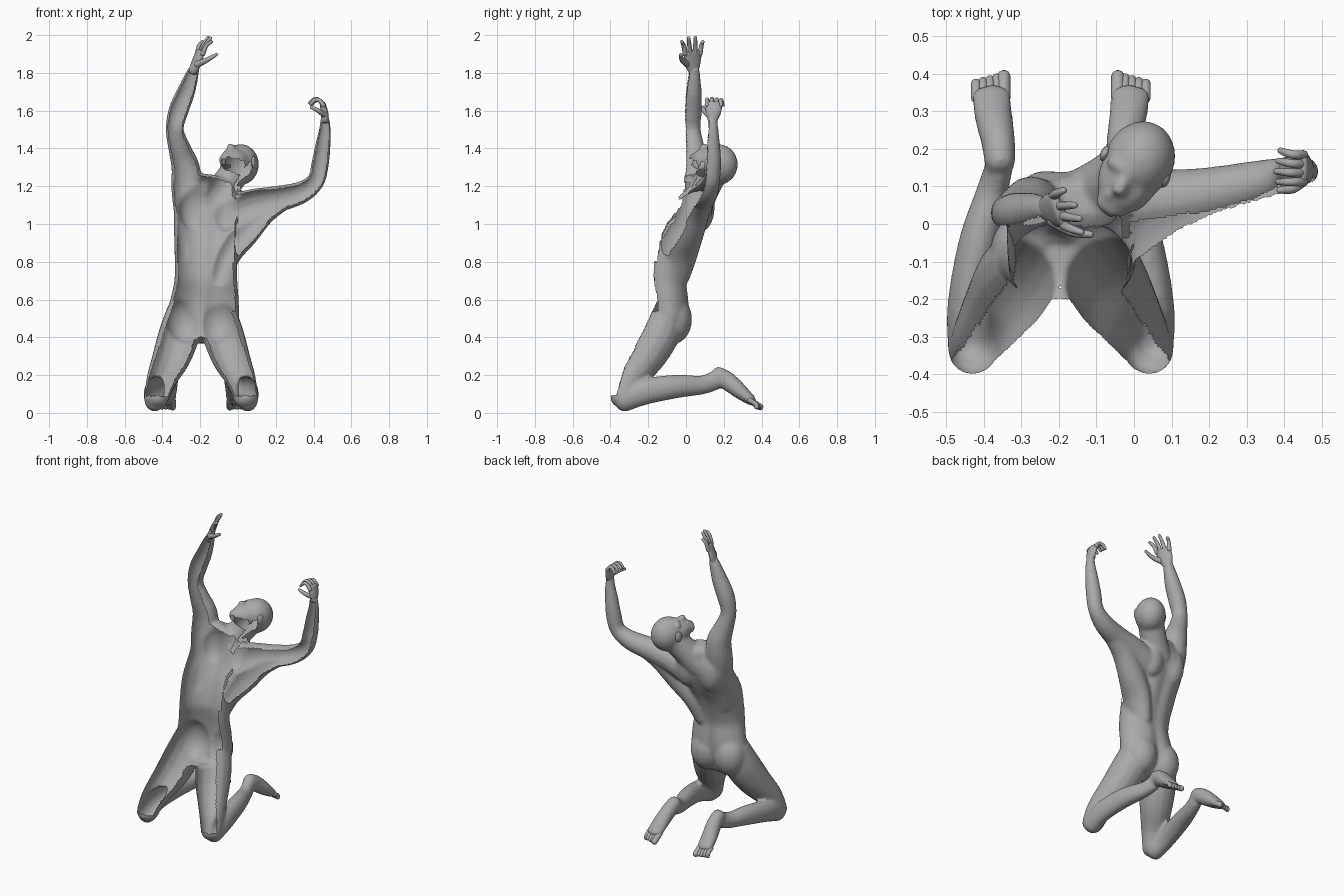
import bpy, bmesh, math
from mathutils import Vector, Matrix

if "Cube" in bpy.data.objects:
    bpy.data.objects.remove(bpy.data.objects["Cube"], do_unlink=True)

grey = bpy.data.materials.new("clay_grey")
grey.use_nodes = True
COL = (0.4, 0.4, 0.4, 1)
grey.diffuse_color = COL
grey.node_tree.nodes["Principled BSDF"].inputs["Base Color"].default_value = COL

MID = -0.195  # mirror plane of the legs


def spline(pts, sub=4):
    """Smooth curve through points of any dimension."""
    P = [Vector(p) for p in pts]
    out = []
    for i in range(len(P) - 1):
        a, b, c, d = P[max(i - 1, 0)], P[i], P[i + 1], P[min(i + 2, len(P) - 1)]
        for s in range(sub):
            t = s / sub
            out.append(b + (c - a) * (t / 2) + (a * 2 - b * 5 + c * 4 - d) * (t * t / 2)
                       + (b * 3 - a - c * 3 + d) * (t ** 3 / 2))
    return out + [P[-1]]


def tube(bm, pts, hint=(0, 1, 0), n=14):
    """Closed loft through (x, y, z, r_hint[, r_other[, groove]]) with rounded ends."""
    pts = spline([(*p, p[3], 0) if len(p) == 4 else (*p, 0) if len(p) == 5 else p for p in pts])
    P = [Vector(p[:3]) for p in pts]
    rings = []
    for i, p in enumerate(pts):
        t = (P[min(i + 1, len(P) - 1)] - P[max(i - 1, 0)]).normalized()
        u = Vector(hint) - t * t.dot(Vector(hint))
        u.normalize()
        v = t.cross(u)
        ra, rb, groove = p[3], p[4], p[5]
        steps = [(0, 1)]
        if i == 0:
            steps = [(-0.75, 0.5), (-0.45, 0.85), (0, 1)]
        elif i == len(P) - 1:
            steps = [(0, 1), (0.45, 0.85), (0.75, 0.5)]
        for off, s in steps:
            c = P[i] + t * off * min(ra, rb)
            ring = []
            for k in range(n):
                a = 2 * math.pi * k / n
                f = s * (1 - groove * math.exp(-((a - math.pi / 2) / 0.2) ** 2))
                ring.append(bm.verts.new(c + u * ra * f * math.cos(a) + v * rb * f * math.sin(a)))
            rings.append(ring)
    for A, B in zip(rings, rings[1:]):
        for k in range(n):
            bm.faces.new((A[k], A[(k + 1) % n], B[(k + 1) % n], B[k]))
    bm.faces.new(rings[0][::-1])
    bm.faces.new(rings[-1])


def ball(bm, loc, radii, turn=0):
    m = Matrix.Translation(loc) @ Matrix.Rotation(turn, 4, 'Z') @ Matrix.Diagonal((*radii, 1))
    bmesh.ops.create_uvsphere(bm, u_segments=24, v_segments=16, radius=1, matrix=m)


def finish(bm, name):
    bmesh.ops.recalc_face_normals(bm, faces=bm.faces)
    me = bpy.data.meshes.new(name)
    bm.to_mesh(me)
    bm.free()
    me.materials.append(grey)
    ob = bpy.data.objects.new(name, me)
    bpy.context.collection.objects.link(ob)
    for p in me.polygons:
        p.use_smooth = True
    return ob


def side(pts, right):
    return pts if right else [(2 * MID - p[0], *p[1:]) for p in pts]


body = bmesh.new()

# Torso with spine groove and buttock cleft
tube(body, [(-.185, -.095, .44, .14, .095, .25), (-.185, -.092, .50, .19, .118, .25),
            (-.175, -.098, .60, .18, .117, .15), (-.17, -.112, .70, .167, .119, .08),
            (-.17, -.102, .80, .165, .126, .08), (-.17, -.07, .92, .168, .135, .1),
            (-.165, -.005, 1.03, .175, .127, .12), (-.155, .03, 1.12, .18, .12, .12),
            (-.14, .05, 1.19, .13, .085, .05)],
     hint=(1, 0, 0), n=40)
ball(body, (-.19, -.14, .455), (.085, .09, .07))

# Shoulder blades
for x, y in ((-.235, .07), (-.07, .08)):
    ball(body, (x, y, 1.09), (.08, .072, .13))

# Buttocks, thighs, shins and feet
for right in (True, False):
    for p in side([(-.28, -.068, .495)], right):
        ball(body, p, (.102, .1, .13))
    tube(body, side([(-.28, -.098, .53, .1), (-.31, -.14, .42, .11), (-.35, -.21, .30, .103),
                     (-.405, -.295, .18, .08), (-.432, -.338, .08, .066)], right), hint=(1, 0, 0))
    tube(body, side([(-.44, -.335, .068, .056, .066), (-.445, -.22, .112, .053, .07),
                     (-.415, -.05, .14, .053, .063), (-.38, .08, .147, .043, .051),
                     (-.36, .15, .17, .038, .052)], right), hint=(1, 0, 0))
    tube(body, side([(-.357, .165, .2, .042, .048), (-.362, .22, .168, .046, .05),
                     (-.374, .285, .115, .051, .042), (-.381, .345, .066, .053, .028)],
                    right), hint=(1, 0, 0))

# Shoulders and arms
tube(body, [(-.245, -.06, .84, .078), (-.25, -.01, .98, .08), (-.268, .035, 1.17, .085),
            (-.278, .05, 1.3, .076), (-.31, .04, 1.4, .06), (-.335, .03, 1.5, .048),
            (-.315, .03, 1.6, .054), (-.275, .035, 1.7, .049), (-.24, .04, 1.8, .034),
            (-.23, .04, 1.83, .03, .025)])
tube(body, [(-.04, .05, 1.06, .09), (.07, .06, 1.10, .085), (.2, .08, 1.13, .072),
            (.33, .11, 1.165, .06), (.41, .132, 1.225, .048), (.435, .14, 1.32, .047),
            (.45, .14, 1.42, .041), (.46, .14, 1.5, .032), (.46, .14, 1.57, .026, .022)])
# Stretched side muscle below the reaching arm
tube(body, [(-.1, -.07, .72, .09, .06), (-.05, -.035, .85, .1, .074), (.03, .012, .955, .085, .083),
            (.13, .055, 1.06, .07, .07), (.22, .08, 1.12, .06)])

# Neck, skull, jaw, nose, brow and lips
tube(body, [(-.13, .055, 1.12, .095), (-.07, .102, 1.2, .083), (-.01, .148, 1.28, .08)])
ball(body, (.015, .17, 1.315), (.093, .107, .108), -.42)
tube(body, [(.0, .15, 1.32, .086), (-.032, .09, 1.335, .076, .066),
            (-.06, .052, 1.34, .046, .04)], hint=(1, -.42, 0))
tube(body, [(-.022, .128, 1.40, .014), (-.04, .092, 1.407, .022)], hint=(1, 0, 0))
tube(body, [(-.06, .165, 1.385, .015), (-.018, .142, 1.405, .016), (.04, .118, 1.385, .015)],
     hint=(0, 0, 1))
tube(body, [(-.072, .076, 1.378, .012), (-.035, .06, 1.378, .012)], hint=(0, 0, 1))
rough = finish(body, "body_rough")

# Fuse the parts into one smooth skin
rm = rough.modifiers.new("fuse", 'REMESH')
rm.mode = 'VOXEL'
rm.voxel_size = 0.009
sm = rough.modifiers.new("soften", 'SMOOTH')
sm.factor = 0.5
sm.iterations = 9
fused = bpy.data.meshes.new_from_object(
    rough.evaluated_get(bpy.context.evaluated_depsgraph_get()))
bpy.data.objects.remove(rough, do_unlink=True)
skin = bmesh.new()
skin.from_mesh(fused)
skin.normal_update()


def is_open(f):
    """The skin is an open shell: most front-facing areas are missing."""
    c, n = f.calc_center_median(), f.normal
    if c.z < 0.09 or (c.z < 0.3 and c.y > -0.15):
        return False                      # knees, shins, feet stay whole
    if c.z > 1.2 and -.12 < c.x < .13 and c.y > .02:
        return n.y < -0.7 and n.z < 0.1   # under the chin
    if c.z > 1.22 or c.x > .15:
        return n.y < -0.65                # arms
    if .35 < c.z < .8:
        return n.y < -0.6                 # hips and belly
    return n.y < -0.5                     # chest and thighs


bmesh.ops.delete(skin, geom=[f for f in skin.faces if is_open(f)], context='FACES')
me = bpy.data.meshes.new("body_skin")
skin.to_mesh(me)
skin.free()
me.materials.clear()
me.materials.append(grey)
for p in me.polygons:
    p.use_smooth = True
    p.material_index = 0
bpy.context.collection.objects.link(bpy.data.objects.new("body_skin", me))

# Ears
for name, loc in (("right_ear", (-.077, .188, 1.325)), ("left_ear", (.083, .118, 1.325))):
    bm = bmesh.new()
    ball(bm, loc, (.012, .022, .034), -.42)
    finish(bm, name)

# Toes, big toe on the inner side
for right in (True, False):
    bm = bmesh.new()
    for i in range(5):
        x, r = -.347 - .0185 * i, .018 if i == 0 else .0135
        end = .394 - .005 * i
        tube(bm, side([(x, .335, .068, r), (x, .37, .046, r), (x, end, .03, r)], right),
             hint=(1, 0, 0), n=10)
    finish(bm, "right_toes" if right else "left_toes")

# Raised open right hand, spread obliquely
bm = bmesh.new()
tube(bm, [(-.236, .04, 1.81, .029, .024), (-.222, .036, 1.85, .045, .021),
          (-.2, .036, 1.91, .052, .016)], hint=(-.4, .9, 0))
for (x0, y0), (x1, y1, z) in (((-.186, -.004), (-.14, -.022, 1.965)), ((-.194, .022), (-.145, .014, 1.985)),
                              ((-.204, .048), (-.158, .05, 1.988)), ((-.216, .074), (-.187, .09, 1.965))):
    tube(bm, [(x0, y0, 1.9, .0135), ((x0 + x1) / 2 - .004, (y0 + y1) / 2, 1.945, .0115),
              (x1, y1, z, .009)], n=10)
tube(bm, [(-.215, .01, 1.845, .019), (-.165, -.02, 1.868, .014), (-.115, -.028, 1.897, .009)], n=10)
finish(bm, "right_hand")

# Curled left hand
bm = bmesh.new()
tube(bm, [(.46, .14, 1.55, .026, .021), (.458, .145, 1.59, .04, .02), (.448, .148, 1.635, .044, .016)])
for i in range(4):
    y, d = .112 + .024 * i, .006 * abs(i - 1)
    tube(bm, [(.452, y, 1.628, .013), (.43, y, 1.655, .0115), (.405, y + .002 * i, 1.662 - d, .0105),
              (.378 + d, y + .004 * i, 1.64 - d, .008)], n=10)
tube(bm, [(.455, .12, 1.58, .016), (.425, .095, 1.6, .013), (.388, .09, 1.618, .009)], n=10)
finish(bm, "left_hand")
